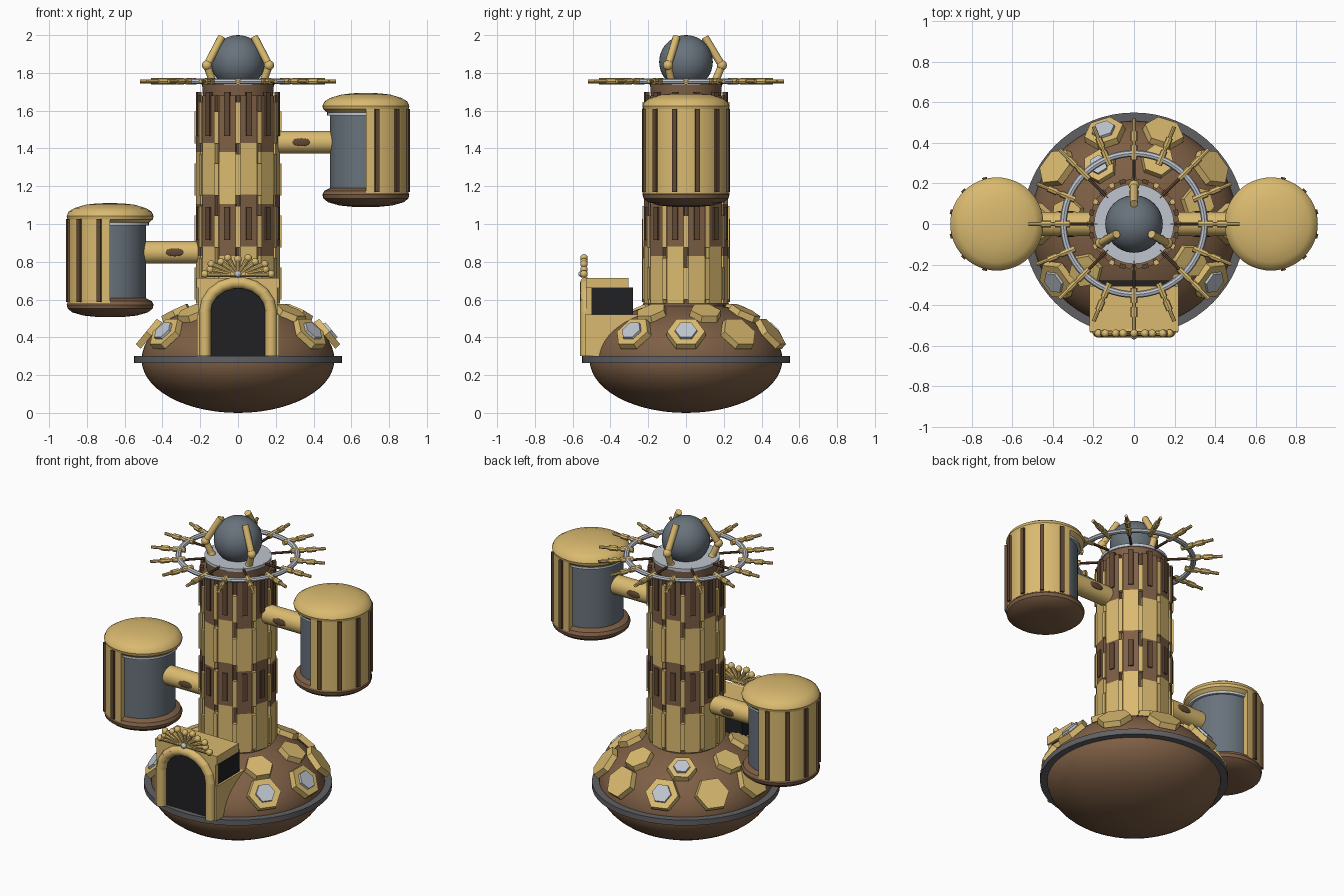
import bpy, bmesh
from math import sin, cos, pi, radians, sqrt
from mathutils import Vector, Matrix

if "Cube" in bpy.data.objects:
    bpy.data.objects.remove(bpy.data.objects["Cube"])


def material(name, rgb):
    m = bpy.data.materials.new(name)
    m.diffuse_color = (*rgb, 1)
    m.use_nodes = True
    m.node_tree.nodes["Principled BSDF"].inputs["Base Color"].default_value = m.diffuse_color
    return m


GOLD = material("gold", (0.70, 0.49, 0.16))
BROWN = material("brown", (0.21, 0.115, 0.06))
DARK = material("dark_brown", (0.12, 0.065, 0.035))
BLACK = material("black", (0.015, 0.015, 0.018))
STEEL = material("steel", (0.14, 0.17, 0.20))
SILVER = material("silver", (0.52, 0.56, 0.62))
IRON = material("iron", (0.12, 0.12, 0.13))


def finish(bm, name, mat, smooth=True):
    bmesh.ops.recalc_face_normals(bm, faces=bm.faces)
    me = bpy.data.meshes.new(name)
    bm.to_mesh(me)
    bm.free()
    ob = bpy.data.objects.new(name, me)
    bpy.context.collection.objects.link(ob)
    me.materials.append(mat)
    if smooth:
        bpy.ops.object.select_all(action='DESELECT')
        ob.select_set(True)
        bpy.context.view_layer.objects.active = ob
        bpy.ops.object.shade_smooth_by_angle(angle=radians(35))
    return ob


def box(name, mat, lo, hi):
    bm = bmesh.new()
    lo, hi = Vector(lo), Vector(hi)
    bmesh.ops.create_cube(bm, size=1, matrix=Matrix.Translation((lo + hi) / 2) @ Matrix.Diagonal((*(hi - lo), 1)))
    return finish(bm, name, mat, False)


def add_rod(bm, a, b, r, r2=None, n=12):
    a, b = Vector(a), Vector(b)
    rot = (b - a).to_track_quat('Z', 'Y').to_matrix().to_4x4()
    bmesh.ops.create_cone(bm, cap_ends=True, segments=n, radius1=r, radius2=r if r2 is None else r2,
                          depth=(b - a).length, matrix=Matrix.Translation((a + b) / 2) @ rot)


def add_ball(bm, c, r, scale=(1, 1, 1), n=12):
    bmesh.ops.create_uvsphere(bm, u_segments=n, v_segments=max(6, n // 2), radius=r,
                              matrix=Matrix.Translation(c) @ Matrix.Diagonal((*scale, 1)))


def lathe(name, mat, prof, x=0, z=0, n=48, a0=0, sweep=360, closed=False):
    """Revolve an (r, z) profile; partial sweeps of closed profiles get end caps."""
    bm = bmesh.new()
    full = sweep == 360
    rings = []
    for i in range(n if full else n + 1):
        a = radians(a0 + sweep * i / n)
        rings.append([bm.verts.new((x + r * cos(a), r * sin(a), z + h)) for r, h in prof])
    m = len(prof)
    for i in range(n):
        p, q = rings[i], rings[(i + 1) % len(rings)]
        for j in range(m if closed else m - 1):
            k = (j + 1) % m
            bm.faces.new((p[j], q[j], q[k], p[k]))
    if not full:
        bm.faces.new(rings[0])
        bm.faces.new(rings[-1])
    bmesh.ops.remove_doubles(bm, verts=bm.verts, dist=1e-5)
    return finish(bm, name, mat)


# Saucer base: bowl and dome, with a flat rim band
RB, ZB, HT = 0.51, 0.28, 0.31
prof = [(RB * sin(pi * i / 28), ZB - (ZB if i < 14 else HT) * cos(pi * i / 28)) for i in range(29)]
lathe("saucer_base", BROWN, prof, n=64)
lathe("base_rim", IRON, [(0.49, 0.265), (0.55, 0.265), (0.55, 0.30), (0.49, 0.30)], n=64, closed=True)


# Hexagonal plates on the dome, some with a silver window
def hexagon(name, ang, r, z, size, window):
    a = radians(ang)
    nrm = Vector((cos(a) * r / RB**2, sin(a) * r / RB**2, (z - ZB) / HT**2)).normalized()
    side = Vector((-sin(a), cos(a), 0))
    mat4 = Matrix((nrm.cross(side), side, nrm)).transposed().to_4x4()
    pos = Vector((r * cos(a), r * sin(a), z))
    layers = [(name, size, 0.035, -0.008, GOLD)]
    if window:
        layers.append((name + "_window", size * 0.58, 0.02, 0.013, SILVER))
    for nm, s, d, off, mt in layers:
        bm = bmesh.new()
        bmesh.ops.create_cone(bm, cap_ends=True, segments=6, radius1=s, radius2=s * 0.95, depth=d,
                              matrix=Matrix.Translation(pos + nrm * off) @ mat4)
        finish(bm, nm, mt, False)


for ang in (0, 36, 72, 108, 144, 180, 216, 324):
    hexagon("lower_hex_plate", ang, 0.478, 0.425, 0.105, ang in (0, 108, 216, 324))
for k in (0, 1, 2, 3, 4, 6):
    hexagon("upper_hex_plate", 18 + k * 360 / 7, 0.335, 0.535, 0.088, k == 2)

# Tower core and four tiers of staggered planks
lathe("tower_core", BROWN, [(0, 0.45), (0.2, 0.45), (0.2, 1.68), (0, 1.68)], n=24)


def planks(name, mat, items):
    bm = bmesh.new()
    for ang, r, w, t, z0, z1 in items:
        bmesh.ops.create_cube(bm, size=1, matrix=Matrix.Rotation(radians(ang), 4, 'Z')
                              @ Matrix.Translation((r, 0, (z0 + z1) / 2)) @ Matrix.Diagonal((t, w, z1 - z0, 1)))
    finish(bm, name, mat, False)


for k in range(4):
    z0, z1 = 0.58 + 0.275 * k, 0.58 + 0.275 * (k + 1)
    top = k == 3
    mat = BROWN if k % 2 else GOLD
    wide = []
    for i in range(12):
        d = 0.025 if i % 2 else -0.025
        wide.append((30 * i + 15, 0.204, 0.092, 0.03, z0 + (d if k else 0), 1.68 if top else z1 + d))
    planks("tower_planks", mat, wide)
    # narrow battens over the joints, and dark slats filling the gaps
    planks("tower_battens", GOLD, [(30 * i, 0.219, 0.026, 0.024, z0 + 0.02, z0 + (0.24 if i % 2 else 0.19))
                                   for i in range(12)])
    if k % 2:
        planks("tower_slats", DARK, [(30 * i + 15, 0.216, 0.03, 0.022, z0 + 0.06, z1 + (0.02 if top else -0.04))
                                     for i in range(12)])

# Tower cap
lathe("tower_cap", BROWN, [(0, 1.66), (0.185, 1.66), (0.19, 1.74), (0, 1.74)])
lathe("cap_disc", SILVER, [(0, 1.738), (0.197, 1.738), (0.197, 1.757), (0, 1.757)])
bm = bmesh.new()
add_ball(bm, (0, 0, 1.858), 0.142, n=40)
finish(bm, "top_orb", STEEL)

# Three jointed claws holding the orb
for ang in (90, 210, 330):
    c, s = cos(radians(ang)), sin(radians(ang))
    P = [(r * c, r * s, z) for r, z in ((0.155, 1.755), (0.19, 1.84), (0.10, 1.99))]
    bm = bmesh.new()
    add_rod(bm, P[0], P[1], 0.02)
    add_rod(bm, P[1], P[2], 0.02)
    add_ball(bm, P[1], 0.027)
    add_ball(bm, P[0], 0.024)
    finish(bm, "orb_claw", GOLD)

# Halo ring with spokes and radial spikes
ring = [(0.348 + 0.017 * cos(t * pi / 4), 1.755 + 0.014 * sin(t * pi / 4)) for t in range(8)]
lathe("halo_ring", SILVER, ring, n=64, closed=True)
bm = bmesh.new()
for i in range(8):
    a = pi * i / 4
    add_rod(bm, (0.18 * cos(a), 0.18 * sin(a), 1.75), (0.345 * cos(a), 0.345 * sin(a), 1.75), 0.008, n=8)
finish(bm, "halo_spokes", DARK)
bm = bmesh.new()
for i in range(16):
    a = pi * i / 8
    u = Vector((cos(a), sin(a), 0))
    h = Vector((0, 0, 1.755))
    for r0, r1, w in ((0.315, 0.39, 0.017), (0.38, 0.42, 0.011), (0.41, 0.46, 0.017), (0.45, 0.52, 0.010)):
        add_rod(bm, u * r0 + h, u * r1 + h, w, n=8)
finish(bm, "halo_spikes", GOLD)


# Side pods on horizontal arms
def pod(side, z):
    x = 0.677 * side
    lathe("pod_body", STEEL, [(0, 0.06), (0.19, 0.06), (0.19, 0.52), (0, 0.52)], x, z)
    lathe("pod_lip", SILVER, [(0.18, 0.485), (0.205, 0.485), (0.205, 0.51), (0.18, 0.51)], x, z, closed=True)
    lathe("pod_roof", GOLD, [(0, 0.50), (0.205, 0.50), (0.226, 0.518), (0.23, 0.535), (0.22, 0.558), (0.19, 0.577),
                             (0.13, 0.595), (0.07, 0.602), (0, 0.604)], x, z)
    lathe("pod_floor", BROWN, [(0, 0.10), (0.19, 0.10), (0.22, 0.085), (0.23, 0.065), (0.225, 0.045), (0.20, 0.025),
                               (0.14, 0.008), (0.07, 0.001), (0, 0)], x, z)
    lathe("pod_shell", GOLD, [(0.185, 0.075), (0.226, 0.075), (0.226, 0.525), (0.185, 0.525)], x, z,
          n=24, a0=-90 if side > 0 else 90, sweep=180, closed=True)
    bm = bmesh.new()
    for ang in (-75, -45, -15, 15, 45, 75):
        m = Matrix.Translation((x, 0, z + 0.30)) @ Matrix.Rotation(radians(ang) + (0 if side > 0 else pi), 4, 'Z')
        bmesh.ops.create_cube(bm, size=1, matrix=m @ Matrix.Translation((0.227, 0, 0))
                              @ Matrix.Diagonal((0.022, 0.024, 0.44, 1)))
    finish(bm, "pod_ribs", DARK, False)
    bm = bmesh.new()
    add_rod(bm, (0.18 * side, 0, z + 0.343), (0.50 * side, 0, z + 0.343), 0.06, n=32)
    finish(bm, "pod_arm", GOLD)
    bm = bmesh.new()
    for y in (-0.058, 0.058):
        add_ball(bm, (0.335 * side, y, z + 0.343), 0.05, (1, 0.15, 0.42), 20)
    finish(bm, "arm_ports", DARK)


pod(1, 1.09)
pod(-1, 0.507)

# Entrance porch: dark interior, side walls, roof
box("porch_interior", BLACK, (-0.205, -0.515, 0.30), (0.205, -0.28, 0.665))
for s in (-1, 1):
    x0, x1 = sorted((0.195 * s, 0.218 * s))
    box("porch_wall", GOLD, (x0, -0.535, 0.30), (x1, -0.25, 0.52))
    x0, x1 = sorted((0.15 * s, 0.21 * s))
    box("porch_front", GOLD, (x0, -0.53, 0.30), (x1, -0.50, 0.67))
box("porch_roof", GOLD, (-0.22, -0.53, 0.66), (0.22, -0.305, 0.715))

# Arched door surround made of short rods
bm = bmesh.new()
A = [(0.175 * cos(pi * i / 9), -0.53, 0.535 + 0.155 * sin(pi * i / 9)) for i in range(10)]
for p, q in zip(A, A[1:]):
    add_rod(bm, p, q, 0.03, n=16)
for p in A:
    add_ball(bm, p, 0.031)
for s in (-1, 1):
    add_rod(bm, (0.175 * s, -0.53, 0.30), (0.175 * s, -0.53, 0.535), 0.031, n=16)
finish(bm, "door_arch", GOLD)

# Fan crest of rods with ball tips above the door
bm = bmesh.new()
for i in range(11):
    a = pi * i / 10
    k = 1 if i % 2 == 0 else 0.88
    tip = (0.175 * k * cos(a), -0.54, 0.735 + 0.09 * k * sin(a))
    add_rod(bm, (0, -0.54, 0.73), tip, 0.010, 0.015, n=10)
    add_ball(bm, tip, 0.02)
finish(bm, "crest_fan", GOLD)
bm = bmesh.new()
add_ball(bm, (0, -0.552, 0.735), 0.018)
finish(bm, "crest_gem", SILVER)
